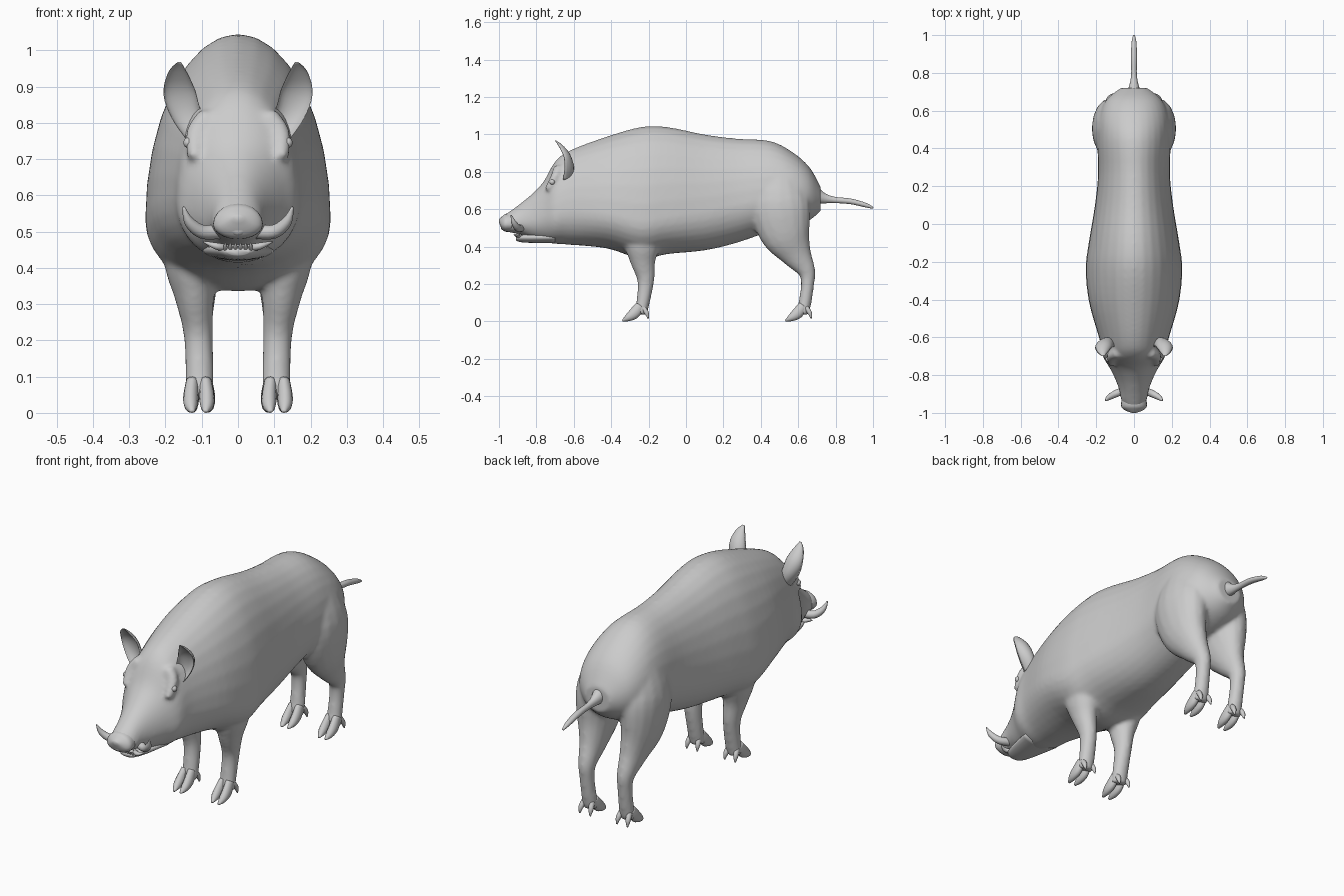
import bpy, bmesh, math
from mathutils import Vector

if "Cube" in bpy.data.objects:
    bpy.data.objects.remove(bpy.data.objects["Cube"], do_unlink=True)

grey = bpy.data.materials.new("plain grey")
grey.use_nodes = True
GREY = (0.6, 0.6, 0.6, 1)
grey.diffuse_color = GREY
grey.node_tree.nodes["Principled BSDF"].inputs["Base Color"].default_value = GREY

X, Y = Vector((1, 0, 0)), Vector((0, 1, 0))


def spline(rows, steps=4):
    """Catmull-Rom through rows of numbers."""
    out = []
    for i in range(len(rows) - 1):
        a, b = rows[max(i - 1, 0)], rows[i]
        c, d = rows[i + 1], rows[min(i + 2, len(rows) - 1)]
        for s in range(steps):
            t = s / steps
            out.append([q + 0.5 * t * (r - p + t * (2*p - 5*q + 4*r - w + t * (3*(q - r) + w - p)))
                        for p, q, r, w in zip(a, b, c, d)])
    return out + [list(rows[-1])]


def skin(bm, rings):
    """Join rings of points into a closed skin."""
    loops = [[bm.verts.new(p) for p in ring] for ring in rings]
    n = len(loops[0])
    for a, b in zip(loops, loops[1:]):
        for i in range(n):
            bm.faces.new((a[i], a[(i + 1) % n], b[(i + 1) % n], b[i]))
    bm.faces.new(loops[0])
    bm.faces.new(loops[-1])


def tube(bm, rows, ref=X, n=16, side=1, cup=0):
    """Rows are x, y, z, radius along ref, other radius."""
    rows = spline(rows)
    pts = [Vector((r[0] * side, r[1], r[2])) for r in rows]
    rings = []
    for i, r in enumerate(rows):
        t = (pts[min(i + 1, len(pts) - 1)] - pts[max(i - 1, 0)]).normalized()
        v = t.cross(ref).normalized()
        u = v.cross(t)
        ring = []
        for k in range(n):
            a = math.tau * k / n
            ca, sa = math.cos(a), math.sin(a)
            if cup and sa < 0:
                sa *= -cup
            elif cup:
                sa = sa
            p = pts[i] + u * ca * max(r[3], .001) + v * sa * max(r[4], .001)
            p.z = max(p.z, 0)
            ring.append(p)
        rings.append(ring)
    skin(bm, rings)


def loft_y(bm, rows, n=32, power=1.0):
    """Rows are y, top, bottom, half width, height of widest point."""
    rings = []
    for y, top, bot, w, mid in spline(rows):
        ring = []
        for k in range(n):
            a = math.tau * k / n
            c, s = math.cos(a), math.sin(a)
            x = math.copysign(abs(c) ** power, c) * w
            ring.append((x, y, mid + s * (top - mid if s > 0 else mid - bot)))
        rings.append(ring)
    skin(bm, rings)


def finish(name, bm, blend=False):
    bmesh.ops.recalc_face_normals(bm, faces=bm.faces)
    me = bpy.data.meshes.new(name)
    bm.to_mesh(me)
    bm.free()
    me.materials.append(grey)
    me.shade_smooth()
    ob = bpy.data.objects.new(name, me)
    bpy.context.collection.objects.link(ob)
    if blend:
        rm = ob.modifiers.new("blend", 'REMESH')
        rm.mode = 'VOXEL'
        rm.voxel_size = 0.01
        rm.use_smooth_shade = True
        sm = ob.modifiers.new("soften", 'SMOOTH')
        sm.factor, sm.iterations = 0.5, 10
    return ob


# Torso, neck and head in one skin with the legs
body = bmesh.new()
loft_y(body, [
    (-.99, .555, .49, .03, .52), (-.94, .59, .475, .065, .52), (-.88, .635, .465, .078, .53),
    (-.82, .685, .44, .10, .54), (-.76, .75, .425, .13, .56), (-.70, .855, .415, .165, .57),
    (-.62, .915, .41, .18, .59), (-.42, .99, .39, .237, .57), (-.24, 1.04, .335, .256, .53),
    (-.10, 1.04, .36, .24, .55), (.10, 1.0, .38, .207, .58), (.27, .978, .42, .19, .62),
    (.45, .965, .48, .195, .66), (.57, .905, .5, .185, .68), (.66, .825, .54, .145, .68),
    (.72, .72, .59, .07, .66)])

FRONT = [(.13, -.24, .57, .08, .12), (.13, -.235, .42, .075, .10), (.12, -.23, .32, .055, .068),
         (.11, -.215, .22, .041, .046), (.106, -.23, .1, .04, .036), (.108, -.245, .04, .04, .036)]
HIND = [(.10, .5, .82, .06, .09), (.12, .5, .64, .1, .16), (.125, .53, .48, .088, .14),
        (.115, .59, .36, .06, .085), (.11, .645, .27, .042, .048), (.108, .65, .2, .036, .036),
        (.106, .636, .1, .037, .035), (.106, .622, .04, .04, .034)]
for side in (1, -1):
    tube(body, FRONT, side=side)
    tube(body, HIND, side=side)
    # Brow ridges
    tube(body, [(.08, -.68, .82, .03, .03), (.115, -.70, .77, .03, .025), (.12, -.74, .70, .02, .02)],
         ref=X, side=side)
finish("body", body, blend=True)

# Snout disc and lower jaw
bm = bmesh.new()
loft_y(bm, [(-1.0, .545, .53, .012, .538), (-.985, .56, .495, .05, .52),
            (-.965, .575, .48, .068, .52), (-.93, .58, .48, .066, .52)], n=20)
finish("snout_disc", bm)
bm = bmesh.new()
loft_y(bm, [(-.91, .45, .435, .03, .445), (-.89, .462, .425, .052, .45),
            (-.82, .47, .42, .075, .45), (-.70, .48, .42, .10, .45)], n=20)
finish("lower_jaw", bm)

# Row of small front teeth
bm = bmesh.new()
for k in range(6):
    x = (k - 2.5) * .014
    tube(bm, [(x, -.893, .445, .006, .006), (x, -.912, .46, .005, .005), (x, -.92, .468, .002, .002)], n=8)
finish("front_teeth", bm)

# Paired details
for word, side in (("left", 1), ("right", -1)):
    bm = bmesh.new()
    tube(bm, [(.05, -.88, .50, .02, .02), (.10, -.90, .50, .019, .019), (.135, -.92, .528, .014, .014),
              (.15, -.935, .568, .003, .003)], ref=Y, n=12, side=side)
    finish(word + "_upper_tusk", bm)

    bm = bmesh.new()
    tube(bm, [(.03, -.88, .455, .012, .01), (.06, -.90, .46, .012, .01),
              (.095, -.89, .472, .002, .002)], ref=Y, n=10, side=side)
    finish(word + "_lower_tusk", bm)

    # Cupped ear, hollow towards the front
    bm = bmesh.new()
    tube(bm, [(.115, -.655, .775, .035, .05), (.145, -.65, .83, .042, .05), (.162, -.655, .885, .044, .036),
              (.166, -.68, .935, .028, .02), (.161, -.70, .966, .006, .004)],
         n=20, side=side, cup=.55)
    finish(word + "_ear", bm)

    bm = bmesh.new()
    bmesh.ops.create_uvsphere(bm, u_segments=14, v_segments=8, radius=.015)
    bmesh.ops.translate(bm, verts=bm.verts, vec=(.136 * side, -.715, .745))
    finish(word + "_eye", bm)

    # Cloven hooves with dewclaws
    for place, x, y in (("front", .108, -.25), ("hind", .106, .622)):
        bm = bmesh.new()
        for s in (1, -1):
            tube(bm, [(x + s*.018, y + .005, .085, .018, .026), (x + s*.022, y - .025, .045, .021, .03),
                      (x + s*.022, y - .06, .02, .018, .02), (x + s*.018, y - .09, .004, .006, .004)],
                 n=12, side=side)
            tube(bm, [(x + s*.022, y + .02, .075, .013, .014), (x + s*.028, y + .04, .045, .012, .012),
                      (x + s*.03, y + .048, .015, .003, .003)], n=10, side=side)
        finish(f"{word}_{place}_hoof", bm)

# Tail
bm = bmesh.new()
tube(bm, [(0, .68, .68, .045, .05), (0, .73, .66, .026, .03), (0, .79, .65, .015, .017),
          (0, .88, .642, .016, .015), (0, .96, .622, .013, .012), (0, 1.0, .607, .005, .005)])
finish("tail", bm)
